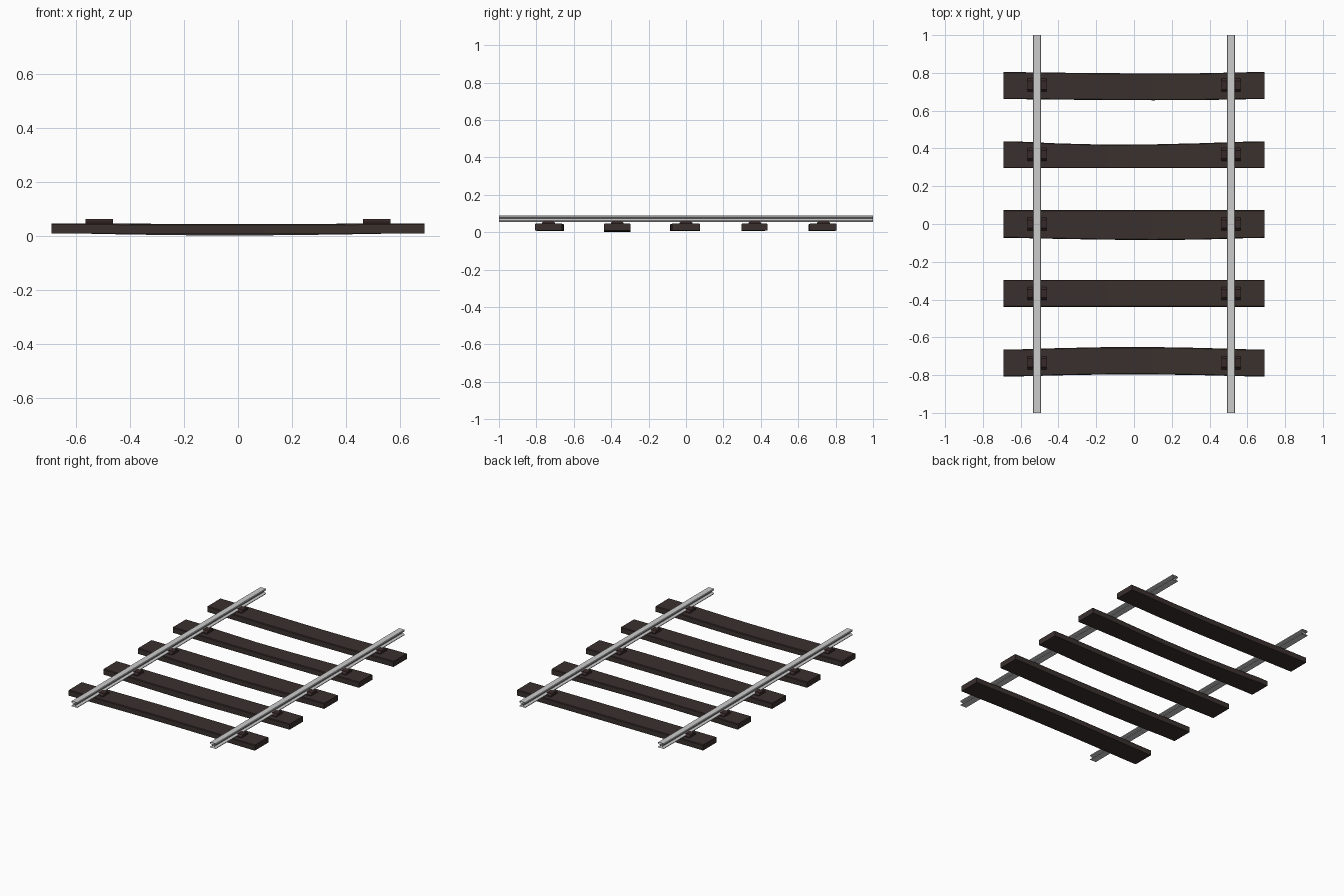
import bpy, bmesh, math

if "Cube" in bpy.data.objects:
    bpy.data.objects.remove(bpy.data.objects["Cube"])


def material(name, rgb):
    m = bpy.data.materials.new(name)
    m.diffuse_color = (*rgb, 1)
    m.use_nodes = True
    m.node_tree.nodes["Principled BSDF"].inputs["Base Color"].default_value = m.diffuse_color
    return m


def loft(name, rings, mat=None, caps=True):
    """Skin a row of matching closed rings; caps are optional."""
    bm = bmesh.new()
    rows = [[bm.verts.new(p) for p in r] for r in rings]
    n = len(rows[0])
    for a, b in zip(rows, rows[1:]):
        for i in range(n):
            j = (i + 1) % n
            bm.faces.new((a[i], b[i], b[j], a[j]))
    if caps:
        bm.faces.new(rows[0])
        bm.faces.new(rows[-1][::-1])
        bmesh.ops.recalc_face_normals(bm, faces=bm.faces)
    me = bpy.data.meshes.new(name)
    bm.to_mesh(me)
    bm.free()
    ob = bpy.data.objects.new(name, me)
    bpy.context.collection.objects.link(ob)
    if mat:
        me.materials.append(mat)
    return ob


wood = material("dark_wood", (0.042, 0.030, 0.027))
iron = material("rusty_iron", (0.040, 0.022, 0.022))

# Sleepers: back edge, front edge, bow of each edge, bow position, sag below
sleepers = [
    (0.804, 0.661, -0.007, -0.006, 0.20, 0.003),
    (0.437, 0.296, -0.017, 0.0, -0.10, 0.002),
    (0.074, -0.074, 0.0, -0.011, 0.15, 0.002),
    (-0.296, -0.439, 0.0, 0.0, -0.05, 0.008),
    (-0.664, -0.807, 0.013, 0.011, 0.0, 0.002),
]
BOTTOM, TOP, C = 0.009, 0.046, 0.004
for k, (back, front, bow_b, bow_f, xc, sag) in enumerate(sleepers):
    rings = []
    for x in (-0.69, -0.62, -0.4, -0.15, 0.1, 0.35, 0.6, 0.69):
        # flat ends, bowed middle
        half = 0.62 + (xc if x < xc else -xc)
        t = max(0, math.cos(min(1, abs(x - xc) / half) * math.pi / 2))
        b, f = back + bow_b * t, front + bow_f * t
        z0, z1 = BOTTOM - sag * t, TOP - 0.003 * t
        rings.append([(x, f, z0), (x, b, z0), (x, b, z1 - C),
                      (x, b - C, z1), (x, f + C, z1), (x, f, z1 - C)])
    loft(f"sleeper_{k + 1}", rings, wood)

# Chairs: small tapered plates clamping each rail to each sleeper
for side in (-1, 1):
    for k in range(5):
        y, x = 0.735 - 0.3675 * k, 0.514 * side
        prof = [(-0.034, 0.041), (0.034, 0.041), (0.034, 0.050),
                (0.022, 0.062), (-0.022, 0.062), (-0.034, 0.050)]
        loft(f"chair_{'left' if side < 0 else 'right'}_{k + 1}",
             [[(x + dx, y + py, pz) for py, pz in prof] for dx in (-0.051, 0.051)],
             iron)

# Rails: I-section swept along y, open at the ends
half_profile = [(0.022, 0.053), (0.022, 0.057), (0.007, 0.063),
                (0.007, 0.074), (0.022, 0.078), (0.022, 0.085), (0.019, 0.088)]
profile = half_profile + [(-x, z) for x, z in reversed(half_profile)]
for side, label in ((-1, "left"), (1, "right")):
    rail = loft(f"rail_{label}",
                [[(0.514 * side + x, y, z) for x, z in profile] for y in (1, -1)],
                caps=False)
    # point the open tube's faces outward
    me = rail.data
    f = max(me.polygons, key=lambda p: p.center.z)
    if f.normal.z < 0:
        me.flip_normals()
